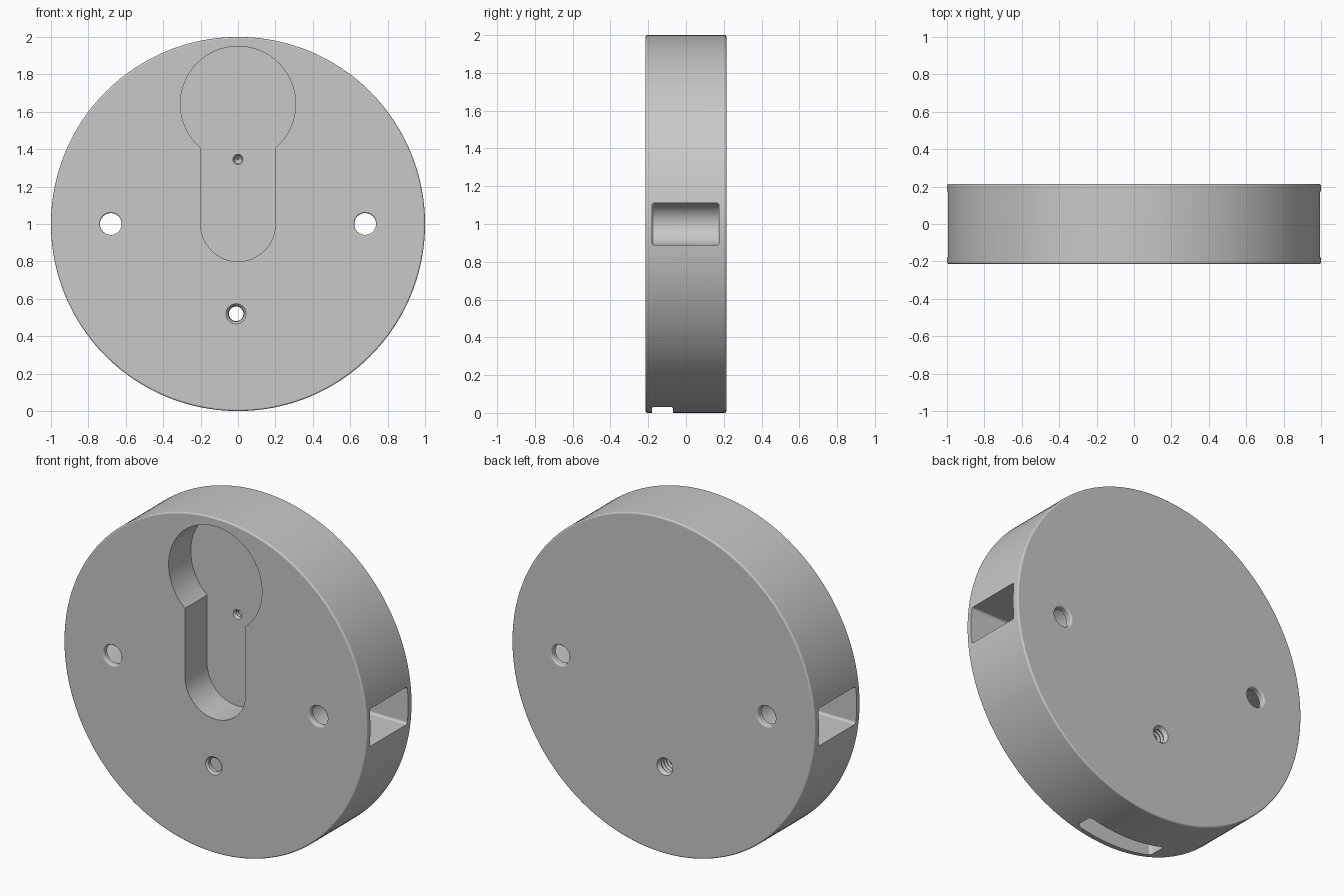
import bpy, bmesh
from math import sin, cos, pi, acos, radians

cube = bpy.data.objects.get("Cube")
if cube:
    bpy.data.objects.remove(cube)

HALF = 0.214    # half thickness of the disc
MID = 1.0       # height of the disc centre

grey = bpy.data.materials.new("plain_grey")
grey.use_nodes = True
colour = (0.58, 0.58, 0.58, 1)
grey.diffuse_color = colour
grey.node_tree.nodes["Principled BSDF"].inputs["Base Color"].default_value = colour


def make(name, bm):
    bmesh.ops.recalc_face_normals(bm, faces=bm.faces)
    if bm.calc_volume(signed=True) < 0:
        bmesh.ops.reverse_faces(bm, faces=bm.faces)
    mesh = bpy.data.meshes.new(name)
    bm.to_mesh(mesh)
    bm.free()
    mesh.materials.append(grey)
    obj = bpy.data.objects.new(name, mesh)
    bpy.context.collection.objects.link(obj)
    return obj


def arc(cx, cz, r, a0, a1, n=32):
    steps = [a0 + (a1 - a0) * i / n for i in range(n + 1)]
    return [(cx + r * cos(a), cz + r * sin(a)) for a in steps]


def lathe(name, profile, cx, cz, n):
    """Closed solid turned round an axis along y; profile is (radius, y)."""
    bm = bmesh.new()
    rings = [[bm.verts.new((cx + r * cos(2 * pi * i / n), y, cz + r * sin(2 * pi * i / n)))
              for i in range(n)] for r, y in profile]
    for a, b in zip(rings, rings[1:]):
        for i in range(n):
            j = (i + 1) % n
            bm.faces.new((a[i], a[j], b[j], b[i]))
    bm.faces.new(rings[0])
    bm.faces.new(rings[-1])
    return make(name, bm)


def prism(name, outline, y0, y1):
    """Outline in x and z, extruded along y."""
    bm = bmesh.new()
    caps = [[bm.verts.new((x, y, z)) for x, z in outline] for y in (y0, y1)]
    n = len(outline)
    for i in range(n):
        j = (i + 1) % n
        bm.faces.new((caps[0][i], caps[0][j], caps[1][j], caps[1][i]))
    for cap in caps:
        bm.faces.new(cap)
    return make(name, bm)


def pocket(name, cx, cz, r, direction, length, y0, y1, f):
    """Round-ended slot running from its centre out past the rim, filleted at front and back."""
    bm = bmesh.new()
    quarter = [pi / 2 * i / 3 for i in range(4)]
    section = [(f * (1 - sin(a)), y0 + f * (1 - cos(a))) for a in quarter]
    section += [(f * (1 - cos(a)), y1 - f * (1 - sin(a))) for a in quarter]
    rings = []
    for inset, y in section:
        points = arc(0, 0, r - inset, pi / 2, 3 * pi / 2, 40)
        points += [(length, inset - r), (length, r - inset)]
        rings.append([bm.verts.new((cx + u * cos(direction) - v * sin(direction), y,
                                    cz + u * sin(direction) + v * cos(direction))) for u, v in points])
    n = len(rings[0])
    for a, b in zip(rings, rings[1:]):
        for i in range(n):
            j = (i + 1) % n
            bm.faces.new((a[i], a[j], b[j], b[i]))
    bm.faces.new(rings[0])
    bm.faces.new(rings[-1])
    return make(name, bm)


def cut(body, cutter):
    cutter.hide_render = True
    mod = body.modifiers.new("cut", 'BOOLEAN')
    mod.operation = 'DIFFERENCE'
    mod.solver = 'EXACT'
    mod.object = cutter
    bpy.ops.object.select_all(action='DESELECT')
    bpy.context.view_layer.objects.active = body
    body.select_set(True)
    bpy.ops.object.modifier_apply(modifier=mod.name)
    bpy.data.objects.remove(cutter)


# Disc body with a small rounded edge
c = 0.01
edge = [(1 - c + c * sin(a), HALF - c + c * cos(a)) for a in (0, pi / 6, pi / 3, pi / 2)]
disc = lathe("round_body", [(r, -y) for r, y in edge] + edge[::-1], 0, MID, 192)

# Keyhole recess in the front: large circle running into a round-ended slot
big, half_w, top = 0.308, 0.2, 1.642
side = -acos(half_w / big)
keyhole = arc(0, top, big, side, pi - side, 72) + arc(0, MID, half_w, pi, 2 * pi)
floor = -0.005
cut(disc, prism("keyhole_cutter", keyhole, -0.4, floor))

# Side pockets, open at the rim and round at the inner end
for s, direction in ((1, 0), (-1, pi)):
    cut(disc, pocket("side_pocket_cutter", s * 0.68, MID, 0.112, direction, 0.5, -0.18, 0.175, 0.015))

# Thin pocket in the bottom rim
bx, bz = -0.01, 0.52
cut(disc, pocket("bottom_pocket_cutter", bx, bz, 0.26, -pi / 2, 0.7, -0.18, -0.07, 0.02))

# Plain through holes with rounded rims
f = 0.01
rim = [(0.058 + f - f * sin(a), HALF - f + f * cos(a)) for a in (0, pi / 6, pi / 3, pi / 2)]
rim = [(rim[0][0], 0.3)] + rim
bore = [(r, -y) for r, y in rim] + rim[::-1]
for s in (-1, 1):
    cut(disc, lathe("bore_cutter", bore, s * 0.68, MID, 48))

# Lower screw hole, threaded towards the back
thread = [(0.054, -0.3), (0.054, -HALF), (0.042, 0.012 - HALF), (0.042, -0.06)]
thread += [(0.046 if i % 2 else 0.039, -0.05 + i * 0.012) for i in range(21)]
thread += [(0.052, HALF), (0.052, 0.3)]
cut(disc, lathe("screw_hole_cutter", thread, bx, bz, 32))

# Small blind screw hole in the recess floor
blind = [(0.028, floor - 0.1), (0.028, floor), (0.021, floor + 0.008)]
blind += [(0.024 if i % 2 else 0.02, floor + 0.016 + i * 0.01) for i in range(10)]
blind += [(0.003, floor + 0.13)]
cut(disc, lathe("blind_hole_cutter", blind, 0, 1.345, 28))

# Smooth curved walls, keep crisp edges and flat caps
bpy.ops.object.select_all(action='DESELECT')
bpy.context.view_layer.objects.active = disc
disc.select_set(True)
bpy.ops.object.shade_smooth_by_angle(angle=radians(35))
weighted = disc.modifiers.new("flat_caps", 'WEIGHTED_NORMAL')
weighted.keep_sharp = True
